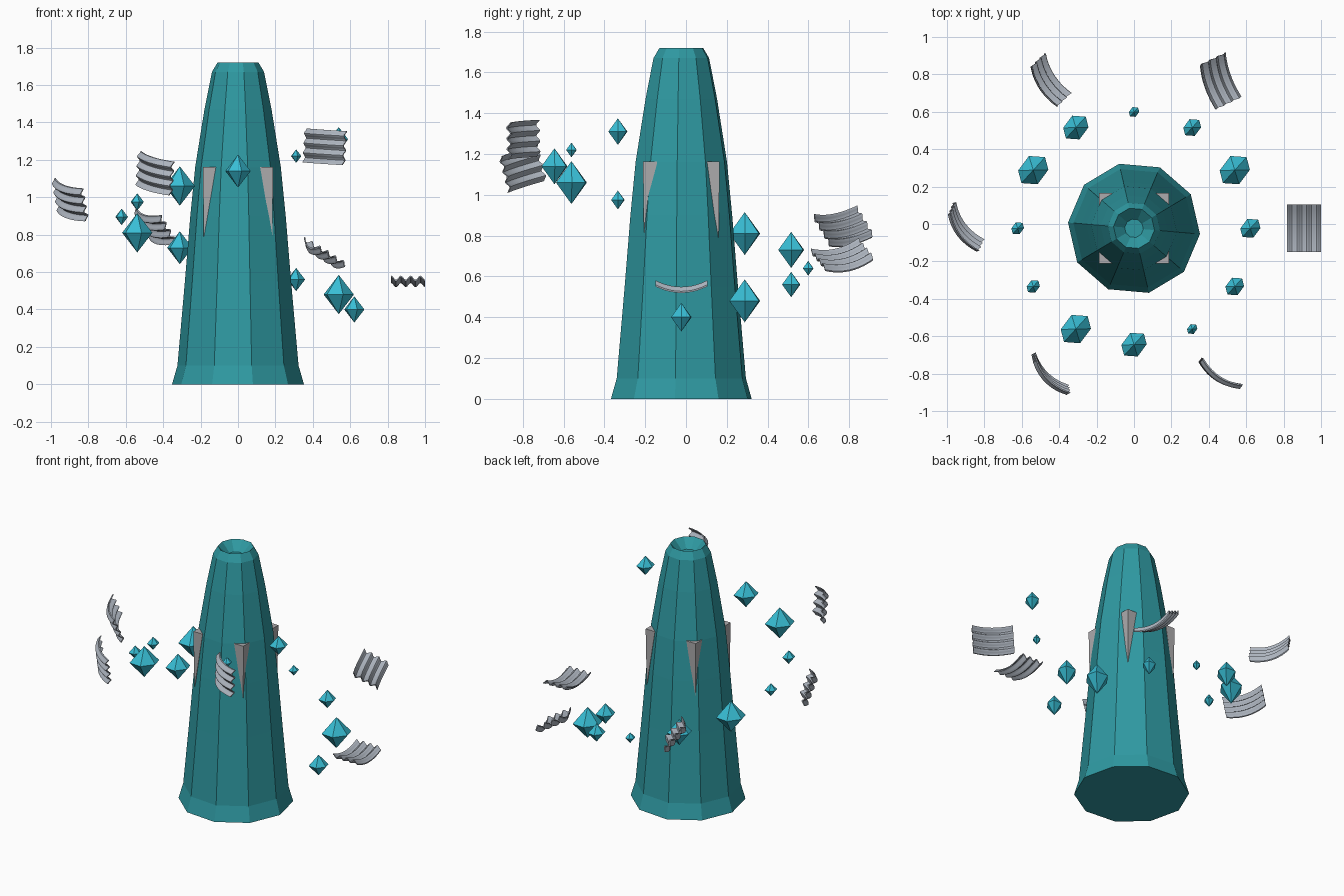
import bpy, bmesh, math
from mathutils import Vector

if "Cube" in bpy.data.objects:
    bpy.data.objects.remove(bpy.data.objects["Cube"])

CY = -0.023  # the tower axis sits slightly forward of the origin


def material(name, rgb):
    m = bpy.data.materials.new(name)
    m.diffuse_color = (*rgb, 1)
    m.use_nodes = True
    m.node_tree.nodes["Principled BSDF"].inputs["Base Color"].default_value = m.diffuse_color
    return m


TEAL = material("teal", (0.028, 0.32, 0.36))
CYAN = material("cyan", (0.04, 0.52, 0.67))
STEEL = material("steel_grey", (0.42, 0.46, 0.52))
PALE = material("pale_grey", (0.42, 0.41, 0.42))


def make(name, verts, faces, mat):
    me = bpy.data.meshes.new(name)
    me.from_pydata([tuple(v) for v in verts], [], faces)
    bm = bmesh.new()
    bm.from_mesh(me)
    bmesh.ops.recalc_face_normals(bm, faces=bm.faces)
    bm.to_mesh(me)
    bm.free()
    me.materials.append(mat)
    ob = bpy.data.objects.new(name, me)
    bpy.context.collection.objects.link(ob)
    return ob


# Tower: ten-sided tapering body with flared foot and sunken top
SIDES = 10
profile = [(.354, 0), (.325, .1), (.285, .55), (.256, .9), (.23, 1.16), (.18, 1.47),
           (.14, 1.67), (.11, 1.72), (.05, 1.66)]
verts, faces = [], []
for r, z in profile:
    for k in range(SIDES):
        a = math.radians(-77 + 36 * k)
        verts.append((r * math.cos(a), CY + r * math.sin(a), z))
for i in range(len(profile) - 1):
    for k in range(SIDES):
        n = (k + 1) % SIDES
        faces.append((i * SIDES + k, i * SIDES + n, (i + 1) * SIDES + n, (i + 1) * SIDES + k))
faces.append(tuple(reversed(range(SIDES))))
faces.append(tuple(range(len(verts) - SIDES, len(verts))))
make("tower", verts, faces, TEAL)

# Four inverted spikes sunk into the tower's diagonals
for sx in (-1, 1):
    for sy in (-1, 1):
        top = [(.118, .118), (.188, .118), (.188, .188), (.118, .188)]
        v = [(sx * x, CY + sy * y, 1.163) for x, y in top]
        v.append((sx * .183, CY + sy * .183, .78))
        make("wall_spike", v, [(0, 1, 2, 3)] + [(i, (i + 1) % 4, 4) for i in range(4)], PALE)

# Ring of twelve crystals: (height, half height), anticlockwise from +x
crystals = [(.40, .07), (.48, .105), (.56, .062), (.64, .036), (.73, .088), (.81, .105),
            (.895, .044), (.975, .046), (1.06, .105), (1.14, .088), (1.22, .036), (1.31, .065)]
half = [(.77, .02), (.60, .66), (-.22, .72)]
girdle = half + [(-x, -y) for x, y in half]
for k, (z, h) in enumerate(crystals):
    a = math.radians(30 * k)
    c = Vector((.622 * math.cos(a), CY + .622 * math.sin(a), z))
    v = [c + Vector((x * h, y * h, 0)) for x, y in girdle]
    v += [c + Vector((0, 0, h)), c - Vector((0, 0, h))]
    f = [(i, (i + 1) % 6, t) for i in range(6) for t in (6, 7)]
    make("floating_crystal", v, f, CYAN)

# Six curved corrugated panels: direction across the ridges, direction along them
panels = [((1, 0, 0), (0, 1, 0)),
          ((.155, .075, -.09), (-.08, .226, .05)),
          ((.086, .086, -.146), (-.13, .20, .04)),
          ((.04, .055, -.17), (-.16, .21, .06)),
          ((.005, .03, -.18), (-.19, .185, .06)),
          ((-.005, 0, -.18), (-.215, .143, .015))]
NW, NL = 28, 10
WIDTH, LENGTH, SAG, WAVE, WAVES, THICK = .182, .255, .032, .011, 3.5, .008
for k, (w, l) in enumerate(panels):
    a = math.radians(60 * k)
    c = Vector((.91 * math.cos(a), CY + .91 * math.sin(a), .55 + .144 * k))
    l = Vector(l).normalized()
    w = Vector(w)
    w = (w - l * w.dot(l)).normalized()
    n = w.cross(l)
    v, f = [], []
    for side in (-1, 1):
        for i in range(NW + 1):
            for j in range(NL + 1):
                s, t = i / NW - .5, j / NL - .5
                h = SAG * (4 * t * t - .5) + WAVE * math.sin(math.tau * WAVES * s) + side * THICK / 2
                v.append(c + w * s * WIDTH + l * t * LENGTH + n * h)
    row, count = NL + 1, (NW + 1) * (NL + 1)
    for i in range(NW):
        for j in range(NL):
            q = (i * row + j, i * row + j + 1, (i + 1) * row + j + 1, (i + 1) * row + j)
            f += [q, tuple(x + count for x in reversed(q))]
    # thin rim joining both skins
    rim = [j for j in range(NL)] + [i * row + NL for i in range(NW)]
    rim += [NW * row + j for j in range(NL, 0, -1)] + [i * row for i in range(NW, 0, -1)]
    for i, p in enumerate(rim):
        q = rim[(i + 1) % len(rim)]
        f.append((p, q, q + count, p + count))
    ob = make("corrugated_panel", v, f, STEEL)
    bpy.ops.object.select_all(action='DESELECT')
    ob.select_set(True)
    bpy.context.view_layer.objects.active = ob
    bpy.ops.object.shade_smooth_by_angle(angle=math.radians(40))
